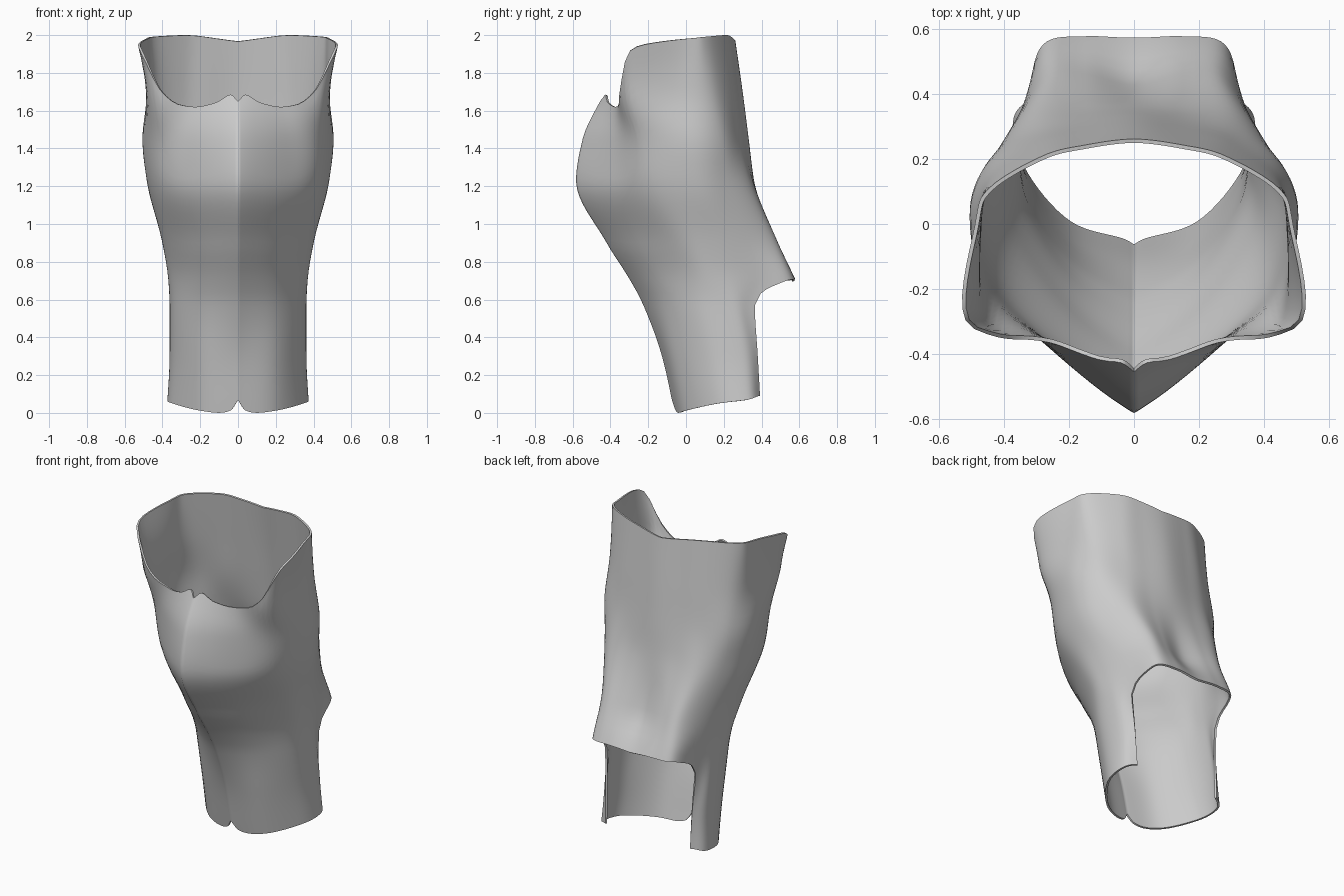
import bpy, bmesh
from mathutils import Vector

if "Cube" in bpy.data.objects:
    bpy.data.objects.remove(bpy.data.objects["Cube"])

# Half cross-sections: z, front y, five (x, y) points round the side, back y
LEVELS = [
    (0.00, -0.06, .20, .00, .350, .18, .374, .335, .300, .397, .20, .42, .43),
    (0.30, -0.127, .20, -.06, .337, .12, .360, .295, .308, .380, .21, .45, .47),
    (0.58, -0.23, .20, -.12, .335, .06, .362, .24, .325, .364, .28, .59, .63),
    (0.71, -0.30, .20, -.17, .345, .04, .368, .20, .33, .385, .28, .55, .568),
    (0.90, -0.42, .21, -.265, .37, -.04, .40, .14, .36, .32, .27, .473, .437),
    (1.23, -0.582, .26, -.382, .425, -.20, .483, .05, .425, .22, .31, .335, .36),
    (1.45, -0.547, .255, -.38, .44, -.235, .506, .02, .447, .19, .30, .28, .332),
    (1.70, -0.43, .22, -.37, .458, -.32, .482, -.03, .445, .14, .295, .245, .30),
    (2.00, -0.30, .24, -.345, .528, -.325, .490, .00, .445, .11, .28, .21, .257),
]
# Rim heights along the perimeter (u = section point index)
TOP = [(0, 1.65), (.18, 1.685), (.5, 1.645), (1, 1.62), (1.35, 1.632), (1.7, 1.695),
       (1.85, 1.76), (2, 1.86), (2.15, 1.922), (2.4, 1.952), (3, 1.98), (4, 1.992),
       (5, 2.0), (7, 1.968)]
BOTTOM = [(0, .068), (.2, .012), (.45, 0), (1, .012), (2, .05), (3, .07), (4, .09), (7, .09)]
BACK_CUT = [(0, .56), (3.6, .56), (4, .57), (4.12, .63), (4.35, .667), (5, .705), (6, .71), (7, .70)]


def hermite(keys, t):
    """Smooth non-uniform interpolation of (t, value) keys, overshoot-free."""
    n = len(keys)
    i = max(j for j in range(n - 1) if j == 0 or keys[j][0] <= t)
    s = [(keys[j + 1][1] - keys[j][1]) / (keys[j + 1][0] - keys[j][0]) for j in range(n - 1)]

    def slope(j):
        if j == 0 or j == n - 1:
            return s[min(j, n - 2)]
        a, b = s[j - 1], s[j]
        return 0 if a * b <= 0 else 2 * a * b / (a + b)
    h = keys[i + 1][0] - keys[i][0]
    w = (t - keys[i][0]) / h
    return (keys[i][1] * (1 + 2 * w) * (1 - w) ** 2 + slope(i) * h * w * (1 - w) ** 2
            + keys[i + 1][1] * w * w * (3 - 2 * w) + slope(i + 1) * h * w * w * (w - 1))


def section(z):
    v = [hermite([(r[0], r[k]) for r in LEVELS], z) for k in range(1, 13)]
    pts = [Vector((0, v[0]))]
    pts += [Vector((v[k], v[k + 1])) for k in range(1, 11, 2)]
    # gentle bulge beside the shallow back groove
    back = v[11]
    bulge = max(0, 1 - abs(z - .85) / .4)
    pts.append(Vector((.15, (pts[5].y + back) / 2 + .008 + .016 * bulge)))
    pts.append(Vector((0, back)))
    return pts


def point(u, z):
    """Catmull-Rom round the section, with a softened keel at the front."""
    p = section(z)
    i = min(int(u), 6)
    w = u - i
    keel = (p[0] * 2 - p[1]).lerp(Vector((-p[1].x, p[1].y)), .25)
    a = p[i - 1] if i else keel
    d = p[i + 2] if i < 6 else Vector((-p[6].x, p[6].y))
    b, c = p[i], p[i + 1]
    q = 0.5 * (2 * b + (c - a) * w + (2 * a - 5 * b + 4 * c - d) * w * w
               + (3 * b - a - 3 * c + d) * w ** 3)
    return Vector((max(q.x, 0), q.y, z))


# Half shell: leg rows below the back cut, body rows above
us = [0, .06, .12, .18, .26, .36] + [.5 + .125 * k for k in range(53)]
LOW, HIGH = 12, 28
bm = bmesh.new()
cols = []
for u in us:
    zb, zm, zt = (hermite(k, u) for k in (BOTTOM, BACK_CUT, TOP))
    zs = [zb + (zm - zb) * k / LOW for k in range(LOW)]
    zs += [zm + (zt - zm) * k / HIGH for k in range(HIGH + 1)]
    cols.append([bm.verts.new(point(u, z)) for z in zs])
for i in range(len(us) - 1):
    for j in range(LOW + HIGH):
        if j < LOW and us[i] >= 4:      # open back below the cut
            continue
        bm.faces.new((cols[i][j], cols[i + 1][j], cols[i + 1][j + 1], cols[i][j + 1]))
bmesh.ops.delete(bm, geom=[v for v in bm.verts if not v.link_faces], context='VERTS')

# Mirror to the other side
ret = bmesh.ops.duplicate(bm, geom=bm.verts[:] + bm.edges[:] + bm.faces[:])
for e in ret['geom']:
    if isinstance(e, bmesh.types.BMVert):
        e.co.x *= -1
bmesh.ops.reverse_faces(bm, faces=[f for f in ret['geom'] if isinstance(f, bmesh.types.BMFace)])
bmesh.ops.remove_doubles(bm, verts=bm.verts[:], dist=.0005)
me = bpy.data.meshes.new("guard_shell")
bm.to_mesh(me)
bm.free()
shell = bpy.data.objects.new("guard_shell", me)
bpy.context.collection.objects.link(shell)

# Thin wall, built inward
wall = shell.modifiers.new("wall", 'SOLIDIFY')
wall.thickness = .012
wall.offset = -1
bpy.context.view_layer.objects.active = shell
shell.select_set(True)
bpy.ops.object.modifier_apply(modifier="wall")
bpy.ops.object.shade_smooth_by_angle(angle=1.35)
